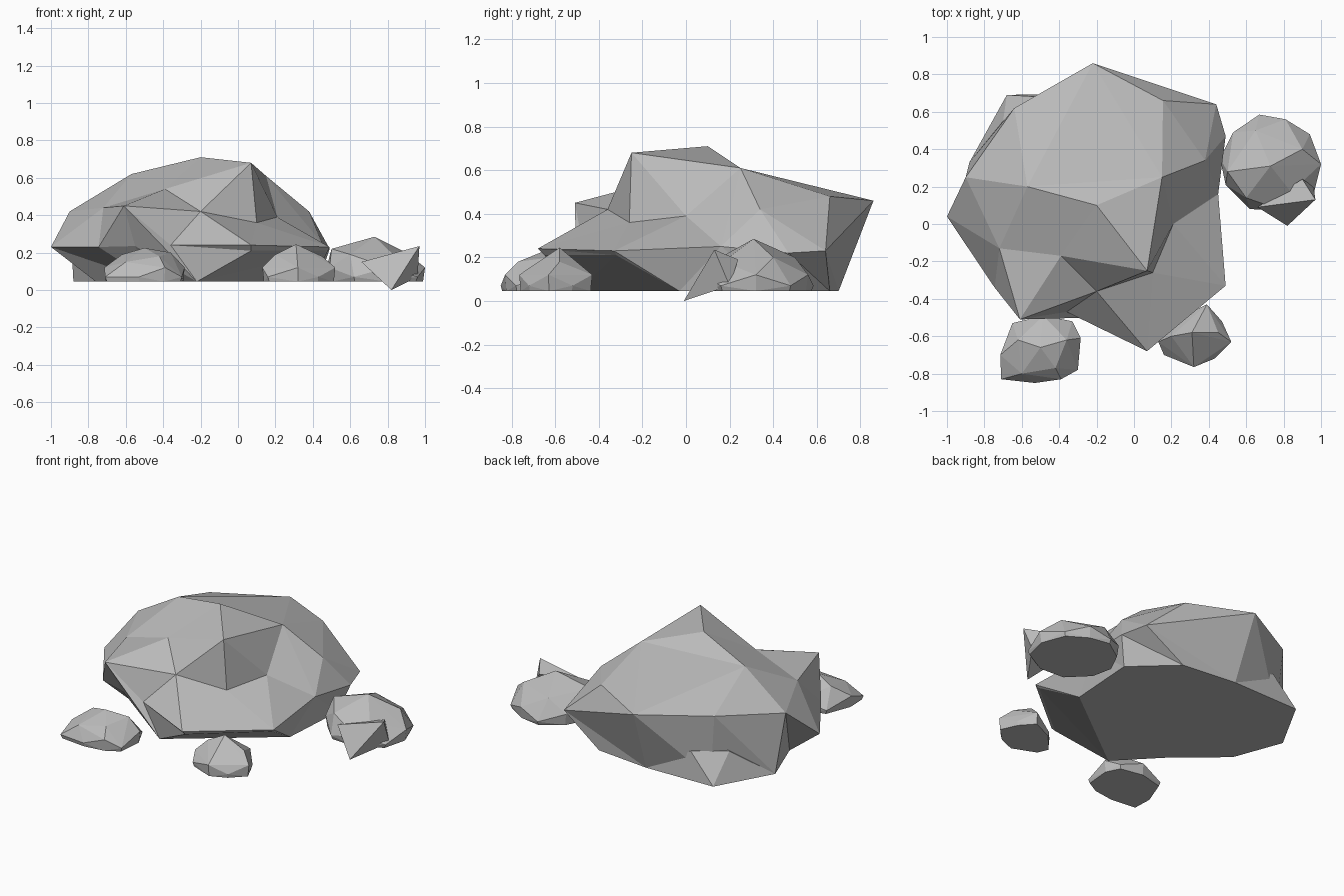
import bpy, bmesh
from mathutils import Vector
from mathutils.geometry import delaunay_2d_cdt

cube = bpy.data.objects.get("Cube")
if cube:
    bpy.data.objects.remove(cube)

stone = bpy.data.materials.new("grey_stone")
stone.use_nodes = True
stone.diffuse_color = (0.5, 0.5, 0.5, 1)
stone.node_tree.nodes["Principled BSDF"].inputs["Base Color"].default_value = (0.5, 0.5, 0.5, 1)

GROUND = 0.045


def finish(name, bm):
    bmesh.ops.recalc_face_normals(bm, faces=bm.faces[:])
    mesh = bpy.data.meshes.new(name)
    bm.to_mesh(mesh)
    bm.free()
    mesh.materials.append(stone)
    obj = bpy.data.objects.new(name, mesh)
    bpy.context.collection.objects.link(obj)


def hull(name, points):
    bm = bmesh.new()
    for p in points:
        bm.verts.new(p)
    result = bmesh.ops.convex_hull(bm, input=bm.verts[:])
    loose = set(result["geom_interior"] + result["geom_unused"])
    bmesh.ops.delete(bm, geom=[v for v in loose if isinstance(v, bmesh.types.BMVert)], context='VERTS')
    finish(name, bm)


def pebble(name, rim, crown):
    """Faceted rock: plan rim, flat foot slightly inside it, and crown points."""
    middle = sum((Vector(p) for p in rim), Vector((0, 0))) / len(rim)
    points = list(crown)
    for i, p in enumerate(rim):
        foot = middle.lerp(Vector(p), 0.96)
        points.append((foot.x, foot.y, GROUND))
        points.append((*p, 0.12 if i % 2 else 0.07))
    hull(name, points)


# Boulder corners: rim first, in order, then the inner ridge points
rim = dict(
    I=(-1, .04, .23), X=(-.745, -.34, .23), H=(-.61, -.51, .45), G=(-.36, -.47, .24),
    F=(.07, -.68, .24), E=(.49, -.33, .23), U=(.45, .16, .25), D=(.49, .47, .22),
    C=(.44, .64, .23), A=(-.22, .86, .46), V=(-.64, .62, .47), K=(-.9, .25, .42))
ridge = dict(
    J=(-.72, -.13, .44), L=(-.57, .2, .62), M=(-.2, .1, .71), N=(.07, -.25, .68),
    O=(-.39, -.17, .54), P=(-.2, -.36, .42), Q=(.21, 0, .39), R=(.1, -.26, .36),
    S=(.15, .25, .61), T=(.38, .34, .42), B=(.155, .66, .48))
creases = "PN PR RN NS SQ HO HP HJ ON JO JL RF PF RE QE QU ML LS BS ST".split()

# Lower point under each rim corner: on the ground, or on an undercut shelf
feet = dict(
    I=(-.76, .01, GROUND), X=(-.46, -.25, GROUND), H=(-.55, -.41, .235), G=(-.22, -.5, GROUND),
    F=(.07, -.65, .21), E=(.47, -.32, .21), U=(.4, -.03, GROUND), D=(.43, .42, GROUND),
    C=(.17, .66, GROUND), A=(-.2, .7, GROUND), V=(-.6, .6, GROUND), K=(-.88, .33, GROUND))
undersides = ["IXGUDCAVK", "XHG", "GFE", "GEU"]

corners = {**rim, **ridge}
names = list(corners)
loop = len(rim)
edges = [(i, (i + 1) % loop) for i in range(loop)]
edges += [(names.index(a), names.index(b)) for a, b in creases]
plan = [Vector(p[:2]) for p in corners.values()]
coords, _, faces, origin, _, _ = delaunay_2d_cdt(plan, edges, [], 1, 0.0001)

# Boulder: creased top, sloping skirt and undercut base
bm = bmesh.new()
top = {}
verts = []
for co, src in zip(coords, origin):
    near = src[0] if src else min(range(len(plan)), key=lambda i: (plan[i] - co).length)
    v = bm.verts.new((co.x, co.y, corners[names[near]][2]))
    verts.append(v)
    if src:
        top[names[near]] = v
for f in faces:
    bm.faces.new([verts[i] for i in f])
bottom = {key: bm.verts.new(p) for key, p in feet.items()}
for i, j in edges[:loop]:
    a, b = names[i], names[j]
    bm.faces.new((top[a], bottom[a], bottom[b]))
    bm.faces.new((top[a], bottom[b], top[b]))
for letters in undersides:
    bm.faces.new([bottom[key] for key in letters])
finish("boulder", bm)

# Bulge low on the back corner of the boulder
hull("boulder_back_bulge",
     [(-.51, .68, .23), (-.7, .55, .23), (-.68, .69, GROUND), (-.88, .33, GROUND),
      (-.2, .7, GROUND), (-.4, .3, GROUND), (-.5, .4, .23)])

# Three smaller rocks around it
pebble("front_right_rock",
       [(-.71, -.83), (-.715, -.7), (-.65, -.53), (-.485, -.49), (-.33, -.52),
        (-.285, -.61), (-.3, -.78), (-.39, -.83), (-.53, -.85)],
       [(-.5, -.66, .225), (-.62, -.62, .19), (-.36, -.62, .2), (-.42, -.77, .18), (-.6, -.8, .15)])
pebble("front_left_rock",
       [(.16, -.7), (.13, -.63), (.24, -.5), (.39, -.43), (.47, -.52),
        (.52, -.63), (.43, -.72), (.32, -.765)],
       [(.31, -.58, .245), (.2, -.6, .19), (.45, -.58, .18), (.3, -.7, .15)])
pebble("side_rock",
       [(.46, .35), (.53, .49), (.67, .585), (.81, .56), (.94, .48),
        (1, .32), (.96, .16), (.8, .07), (.62, .08), (.49, .21)],
       [(.73, .31, .285), (.5, .28, .22), (.6, .14, .19), (.9, .4, .2), (.65, .5, .2), (.84, .17, .18)])

# Sharp splinter on the side rock
hull("side_rock_splinter",
     [(.82, -.01, 0), (.97, .13, .235), (.66, .09, .15), (.96, .2, .07), (.9, .24, .19)])
